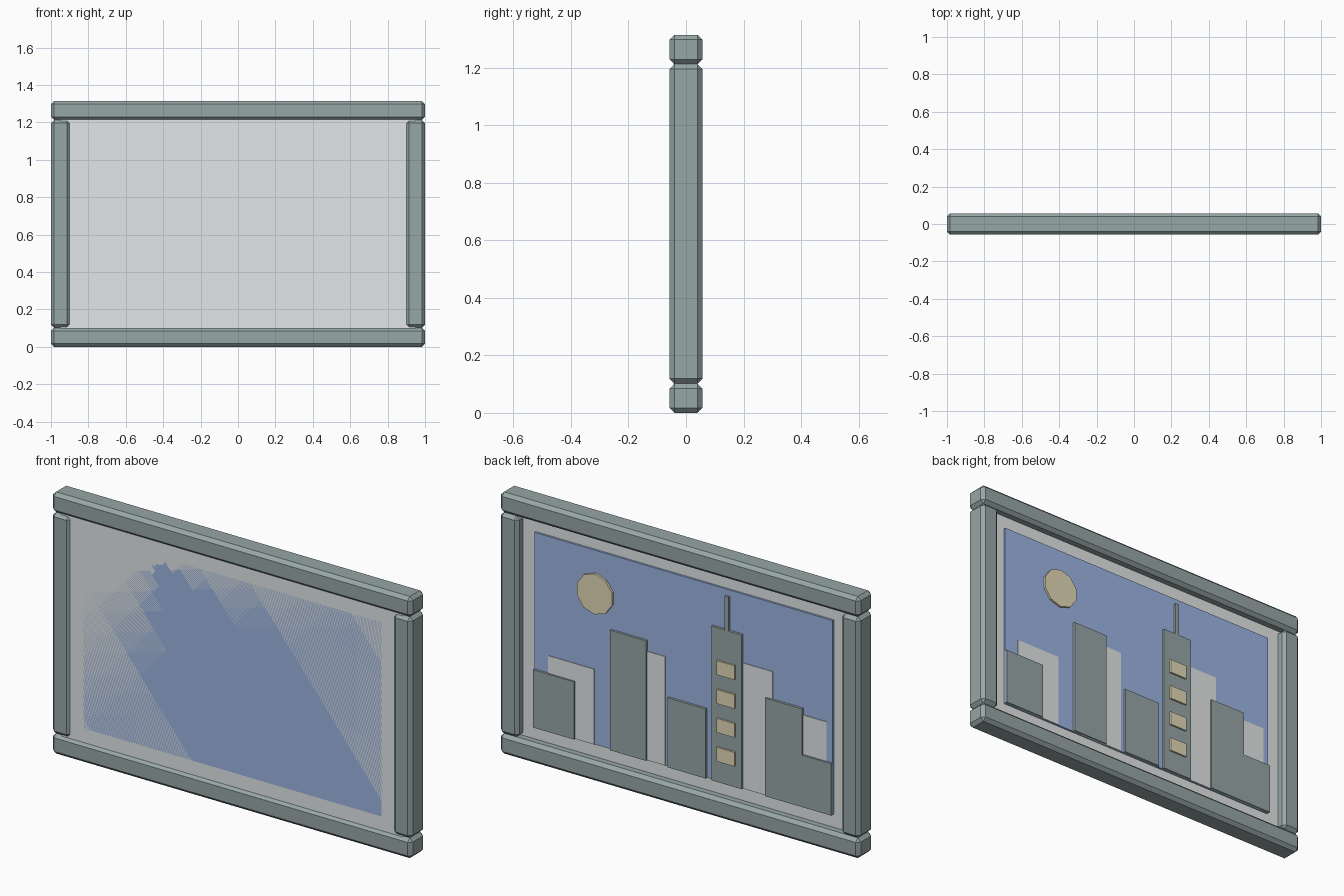
import bpy, bmesh
from math import pi

default = bpy.data.objects.get("Cube")
if default:
    bpy.data.objects.remove(default, do_unlink=True)


def material(name, rgb):
    m = bpy.data.materials.new(name)
    m.use_nodes = True
    m.diffuse_color = (*rgb, 1)
    m.node_tree.nodes["Principled BSDF"].inputs["Base Color"].default_value = (*rgb, 1)
    return m


GREEN = material("grey_green", (0.31, 0.385, 0.385))
GREY = material("light_grey", (0.77, 0.80, 0.80))
BLUE = material("sky_blue", (0.33, 0.465, 0.77))
CREAM = material("warm_cream", (0.77, 0.70, 0.475))


def slab(name, mat, outline, y0, y1, bevel=0):
    """Extrude an x-z outline from y0 to y1."""
    bm = bmesh.new()
    face = bm.faces.new([bm.verts.new((x, y0, z)) for x, z in outline])
    side = bmesh.ops.extrude_face_region(bm, geom=[face])["geom"]
    moved = [v for v in side if isinstance(v, bmesh.types.BMVert)]
    bmesh.ops.translate(bm, verts=moved, vec=(0, y1 - y0, 0))
    bmesh.ops.recalc_face_normals(bm, faces=bm.faces)
    if bevel:
        bmesh.ops.bevel(bm, geom=bm.edges[:], offset=bevel, segments=1,
                        affect='EDGES', profile=0.5)
    mesh = bpy.data.meshes.new(name)
    bm.to_mesh(mesh)
    bm.free()
    mesh.materials.append(mat)
    obj = bpy.data.objects.new(name, mesh)
    bpy.context.collection.objects.link(obj)


def box(name, mat, x0, x1, z0, z1, y0, y1, bevel=0):
    slab(name, mat, [(x0, z0), (x1, z0), (x1, z1), (x0, z1)], y0, y1, bevel)


# Chamfered frame
DEPTH, CHAMFER = 0.057, 0.017
LOW, HIGH, TOP = 0.102, 1.213, 1.315
box("bottom_rail", GREEN, -1, 1, 0, LOW, -DEPTH, DEPTH, CHAMFER)
box("top_rail", GREEN, -1, 1, HIGH, TOP, -DEPTH, DEPTH, CHAMFER)
box("left_post", GREEN, 0.898, 1, LOW, HIGH, -DEPTH, DEPTH, CHAMFER)
box("right_post", GREEN, -1, -0.898, LOW, HIGH, -DEPTH, DEPTH, CHAMFER)

# Board with the sky panel set through it, flush at the front
FRONT, SKY, FAR, NEAR = -0.044, 0.02, 0.023, 0.032
GROUND, EDGE = 0.169, 0.829
box("board", GREY, -0.95, 0.95, 0.06, 1.255, FRONT, 0.01)
box("sky", BLUE, -EDGE, EDGE, GROUND, 1.145, FRONT, SKY)

# Pale distant buildings: x range and height
for i, (x0, x1, top) in enumerate([(0.495, 0.75, 0.547), (0.10, 0.35, 0.716),
                                   (-0.498, -0.25, 0.80), (-0.796, -0.55, 0.628)]):
    box(f"far_building_{i + 1}", GREY, x0, x1, GROUND, top, SKY - 0.005, FAR)

# Dark near buildings
for i, (x0, x1, top) in enumerate([(0.601, EDGE, 0.459), (0.20, 0.40, 0.772),
                                   (-0.132, 0.081, 0.518), (-0.332, -0.163, 0.944)]):
    box(f"near_building_{i + 1}", GREEN, x0, x1, GROUND, top, SKY - 0.005, NEAR)
slab("stepped_building", GREEN,
     [(-EDGE, GROUND), (-0.462, GROUND), (-0.462, 0.662), (-0.666, 0.662),
      (-0.666, 0.43), (-EDGE, 0.43)], SKY - 0.005, NEAR)
box("tower_mast", GREEN, -0.258, -0.236, 0.94, 1.114, SKY - 0.005, NEAR)

# Lit tower windows
for i in range(4):
    z = 0.277 + 0.145 * i
    box(f"tower_window_{i + 1}", CREAM, -0.297, -0.198, z, z + 0.071, NEAR - 0.004, 0.041)

# Ten-sided sun disc
bpy.ops.mesh.primitive_cylinder_add(vertices=10, radius=0.102, depth=0.016,
                                    location=(0.487, 0.023, 0.93), rotation=(pi / 2, 0, 0))
sun = bpy.context.object
sun.name = "sun_disc"
sun.data.materials.append(CREAM)
